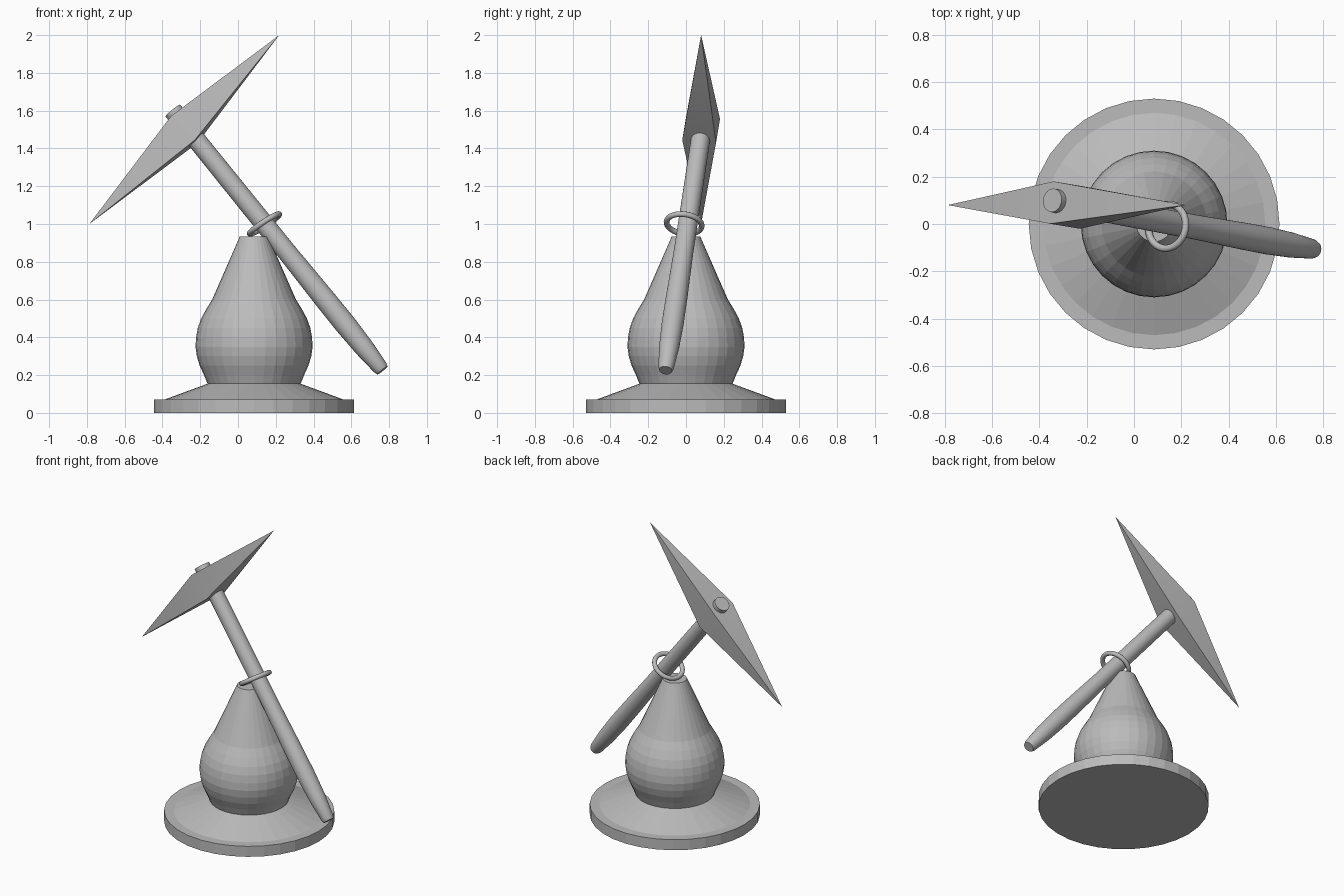
import bpy, bmesh
from math import cos, sin, pi, radians
from mathutils import Vector, Matrix

cube = bpy.data.objects.get("Cube")
if cube:
    bpy.data.objects.remove(cube, do_unlink=True)

grey = bpy.data.materials.new("plain_grey")
grey.use_nodes = True
grey.diffuse_color = (0.5, 0.5, 0.5, 1)
grey.node_tree.nodes["Principled BSDF"].inputs["Base Color"].default_value = (0.5, 0.5, 0.5, 1)


def add_object(name, bm, matrix=Matrix(), smooth=None):
    bmesh.ops.recalc_face_normals(bm, faces=bm.faces)
    mesh = bpy.data.meshes.new(name)
    bm.to_mesh(mesh)
    bm.free()
    mesh.materials.append(grey)
    obj = bpy.data.objects.new(name, mesh)
    bpy.context.collection.objects.link(obj)
    obj.matrix_world = matrix
    if smooth:
        bpy.ops.object.select_all(action="DESELECT")
        obj.select_set(True)
        bpy.context.view_layer.objects.active = obj
        bpy.ops.object.shade_smooth_by_angle(angle=radians(smooth))
    return obj


def lathe(name, profile, sides, matrix, smooth=None):
    """Closed solid of revolution from (radius, height) pairs."""
    bm = bmesh.new()
    rings = [[bm.verts.new((r * cos(2 * pi * i / sides), r * sin(2 * pi * i / sides), z))
              for i in range(sides)] for r, z in profile]
    for low, high in zip(rings, rings[1:]):
        for i in range(sides):
            j = (i + 1) % sides
            bm.faces.new((low[i], low[j], high[j], high[i]))
    bm.faces.new(rings[0])
    bm.faces.new(rings[-1])
    return add_object(name, bm, matrix, smooth)


# Frame whose z runs up the handle
grip_end = Vector((0.765, -0.108, 0.225))
handle_top = Vector((-0.345, 0.1, 1.6))
axis = (handle_top - grip_end).normalized()
length = (handle_top - grip_end).length


def frame(origin, z_axis, x_hint):
    z = z_axis.normalized()
    y = z.cross(x_hint).normalized()
    x = y.cross(z)
    return Matrix.Translation(origin) @ Matrix((x, y, z)).transposed().to_4x4()


# Stand: disc with a sloped top, and the pear-shaped body on it
stand = Matrix.Translation((0.085, 0, 0))
lathe("base", [(0.53, 0), (0.53, 0.072), (0.47, 0.072), (0.245, 0.155)], 32, stand)
lathe("body", [(0.245, 0.15), (0.265, 0.2), (0.288, 0.25), (0.303, 0.3), (0.31, 0.35),
               (0.307, 0.4), (0.298, 0.45), (0.28, 0.5), (0.253, 0.55), (0.222, 0.6),
               (0.178, 0.7), (0.075, 0.935)], 32, stand)

# Handle, swelling toward the grip, its top showing as a peg above the head
lathe("handle", [(0.034, 0), (0.041, 0.02), (0.053, 0.16), (0.058, 0.32), (0.057, 0.5),
                 (0.052, 0.8), (0.05, length)],
      32, frame(grip_end, axis, Vector((1, 0, 0))), 30)

# Pick head: square in the middle, drawn out to a point at both ends
tips = [Vector((-0.787, 0.08, 1.0)), Vector((0.218, 0.08, 2.0))]
middle = (tips[0] + tips[1]) / 2
along = (tips[1] - tips[0]).normalized()
down = (-axis - along * along.dot(-axis)).normalized()
side = along.cross(down)
bm = bmesh.new()
square = [bm.verts.new(middle + 0.09 * (a * down + b * side))
          for a, b in ((1, 1), (-1, 1), (-1, -1), (1, -1))]
for tip in tips:
    point = bm.verts.new(tip)
    for i in range(4):
        bm.faces.new((square[i], square[(i + 1) % 4], point))
add_object("pick_head", bm, smooth=30)

# Ring around the handle
bm = bmesh.new()
major, minor, around, section = 0.094, 0.015, 32, 12
loops = []
for i in range(around):
    a = 2 * pi * i / around
    loops.append([bm.verts.new(((major + minor * cos(2 * pi * k / section)) * cos(a),
                                (major + minor * cos(2 * pi * k / section)) * sin(a),
                                minor * sin(2 * pi * k / section))) for k in range(section)])
for i in range(around):
    here, there = loops[i], loops[(i + 1) % around]
    for k in range(section):
        n = (k + 1) % section
        bm.faces.new((here[k], there[k], there[n], here[n]))
add_object("ring", bm, frame(Vector((0.14, -0.01, 1.0)), Vector((-0.55, 0.12, 0.83)),
                             Vector((1, 0, 0))), 60)
